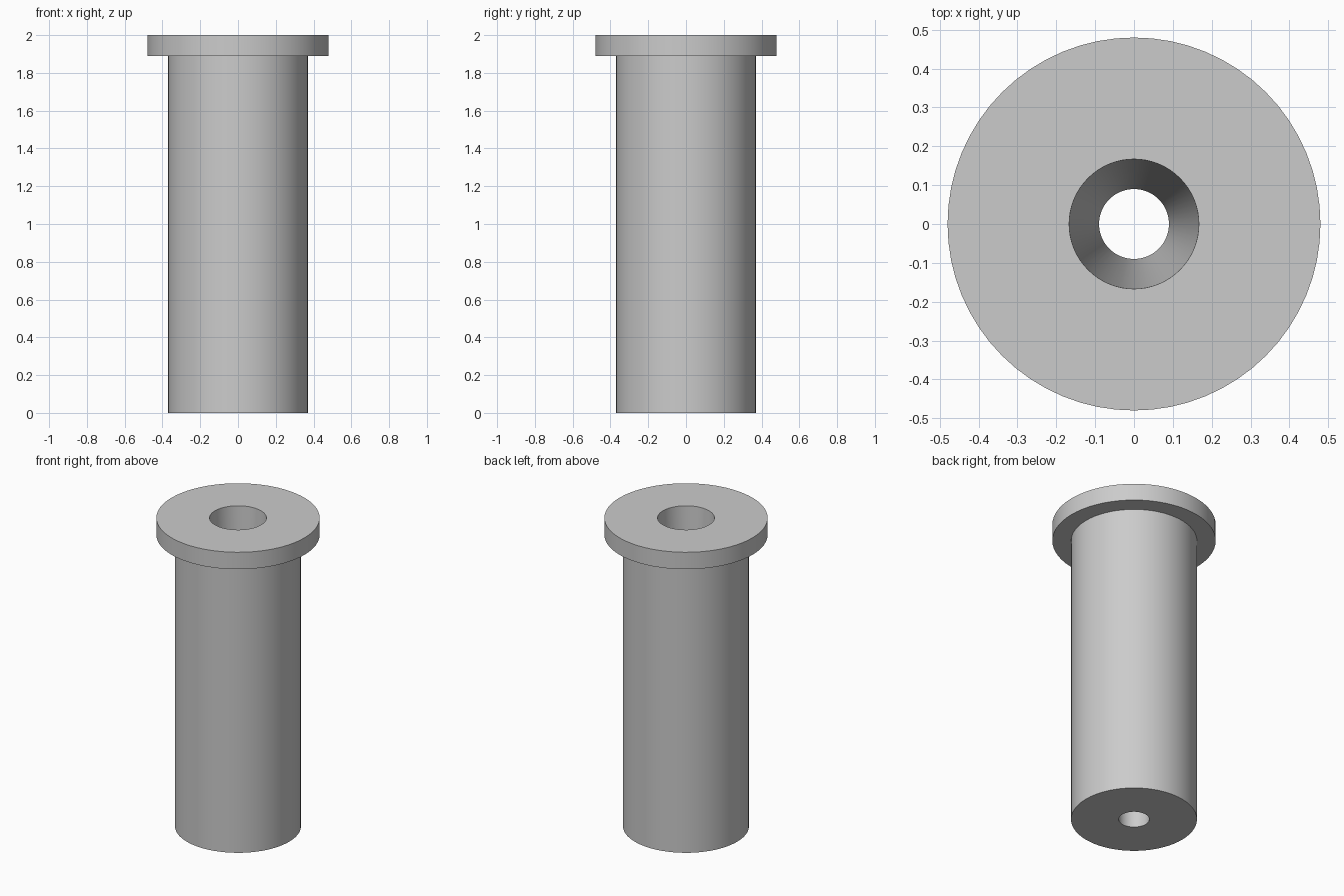
import bpy
import bmesh
from math import radians
from mathutils import Matrix, Vector

cube = bpy.data.objects.get("Cube")
if cube:
    bpy.data.objects.remove(cube, do_unlink=True)

SEGMENTS = 64
HEIGHT = 2.0
FLANGE_BASE = 1.89
BODY_RADIUS, FLANGE_RADIUS = 0.37, 0.48
BORE_BOTTOM, BORE_TOP = 0.09, 0.167

# Plain grey metal
grey = bpy.data.materials.new("grey_metal")
grey.use_nodes = True
colour = (0.6, 0.6, 0.6, 1.0)
grey.diffuse_color = colour
grey.node_tree.nodes["Principled BSDF"].inputs["Base Color"].default_value = colour


def lathe(name, profile):
    """Revolve a closed (radius, height) profile around z."""
    bm = bmesh.new()
    rings = []
    for i in range(SEGMENTS):
        turn = Matrix.Rotation(radians(360 * i / SEGMENTS), 3, 'Z')
        rings.append([bm.verts.new(turn @ Vector((r, 0, z))) for r, z in profile])
    for i, ring in enumerate(rings):
        following = rings[(i + 1) % SEGMENTS]
        for j in range(len(profile)):
            k = (j + 1) % len(profile)
            bm.faces.new((ring[j], following[j], following[k], ring[k]))
    bmesh.ops.recalc_face_normals(bm, faces=bm.faces)
    mesh = bpy.data.meshes.new(name)
    bm.to_mesh(mesh)
    bm.free()
    mesh.materials.append(grey)
    obj = bpy.data.objects.new(name, mesh)
    bpy.context.collection.objects.link(obj)
    bpy.ops.object.select_all(action='DESELECT')
    obj.select_set(True)
    bpy.context.view_layer.objects.active = obj
    bpy.ops.object.shade_smooth_by_angle(angle=radians(30))
    return obj


# Flanged sleeve with a tapered bore running right through
lathe("flanged_sleeve", [
    (BORE_BOTTOM, 0),
    (BODY_RADIUS, 0),
    (BODY_RADIUS, FLANGE_BASE),
    (FLANGE_RADIUS, FLANGE_BASE),
    (FLANGE_RADIUS, HEIGHT),
    (BORE_TOP, HEIGHT),
])
